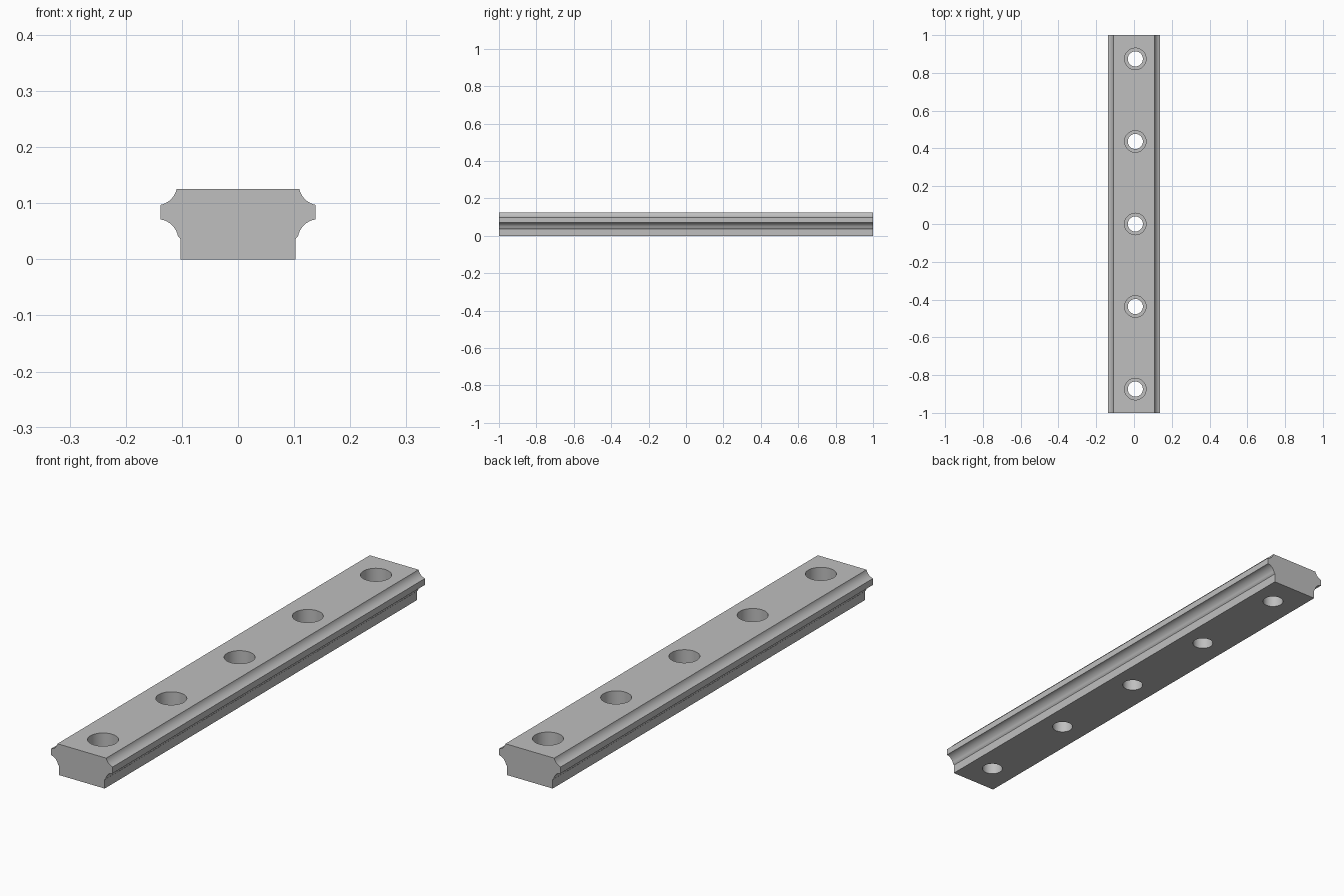
import bpy, bmesh
from math import sin, cos, radians, pi

cube = bpy.data.objects.get("Cube")
if cube:
    bpy.data.objects.remove(cube, do_unlink=True)

LENGTH, HEIGHT = 2.0, 0.125
HOLE_X, PITCH = 0.007, 0.437
BORE_R, THROUGH_R, LEDGE_Z = 0.057, 0.04, 0.058

steel = bpy.data.materials.new("brushed_grey_steel")
steel.use_nodes = True
colour = (0.52, 0.52, 0.52, 1)
steel.diffuse_color = colour
steel.node_tree.nodes["Principled BSDF"].inputs["Base Color"].default_value = colour


def make_object(name, bm):
    bmesh.ops.recalc_face_normals(bm, faces=bm.faces[:])
    mesh = bpy.data.meshes.new(name)
    bm.to_mesh(mesh)
    bm.free()
    mesh.materials.append(steel)
    obj = bpy.data.objects.new(name, mesh)
    bpy.context.collection.objects.link(obj)
    return obj


def arc(cx, cz, r, start, end, steps=10):
    angles = [radians(start + (end - start) * i / steps) for i in range(steps + 1)]
    return [(cx + r * cos(a), cz + r * sin(a)) for a in angles]


# Rail cross-section: base, lower ball groove, side flat, upper groove
half = [(0.1025, 0), (0.1025, 0.036)]
half += arc(0.1435, 0.0345, 0.037, 168, 98.5)
half += arc(0.146, 0.134, 0.0378, 258, 194)
half[-1] = (half[-1][0], HEIGHT)
profile = half + [(-x, z) for x, z in reversed(half)]

bm = bmesh.new()
section = bm.faces.new([bm.verts.new((x, -LENGTH / 2, z)) for x, z in profile])
ext = bmesh.ops.extrude_face_region(bm, geom=[section])
end_verts = [g for g in ext["geom"] if isinstance(g, bmesh.types.BMVert)]
bmesh.ops.translate(bm, verts=end_verts, vec=(0, LENGTH, 0))
rail = make_object("guide_rail", bm)

# Stepped cutters for the five counterbored bolt holes
bm = bmesh.new()
steps = [(THROUGH_R, -0.05), (THROUGH_R, LEDGE_Z), (BORE_R, LEDGE_Z), (BORE_R, HEIGHT + 0.05)]
SEG = 48
for i in range(-2, 3):
    rings = [[bm.verts.new((HOLE_X + r * cos(2 * pi * k / SEG),
                            i * PITCH + r * sin(2 * pi * k / SEG), z))
              for k in range(SEG)] for r, z in steps]
    for low, high in zip(rings, rings[1:]):
        for k in range(SEG):
            n = (k + 1) % SEG
            bm.faces.new((low[k], low[n], high[n], high[k]))
    bm.faces.new(rings[0])
    bm.faces.new(rings[-1])
cutter = make_object("bolt_hole_cutter", bm)
cutter.hide_render = True

# Cut the holes and finish the shading
bpy.ops.object.select_all(action="DESELECT")
rail.select_set(True)
bpy.context.view_layer.objects.active = rail
cut = rail.modifiers.new("bolt_holes", "BOOLEAN")
cut.operation = "DIFFERENCE"
cut.solver = "EXACT"
cut.object = cutter
bpy.ops.object.modifier_apply(modifier=cut.name)
bpy.data.objects.remove(cutter, do_unlink=True)
bpy.ops.object.shade_smooth_by_angle(angle=radians(25))
